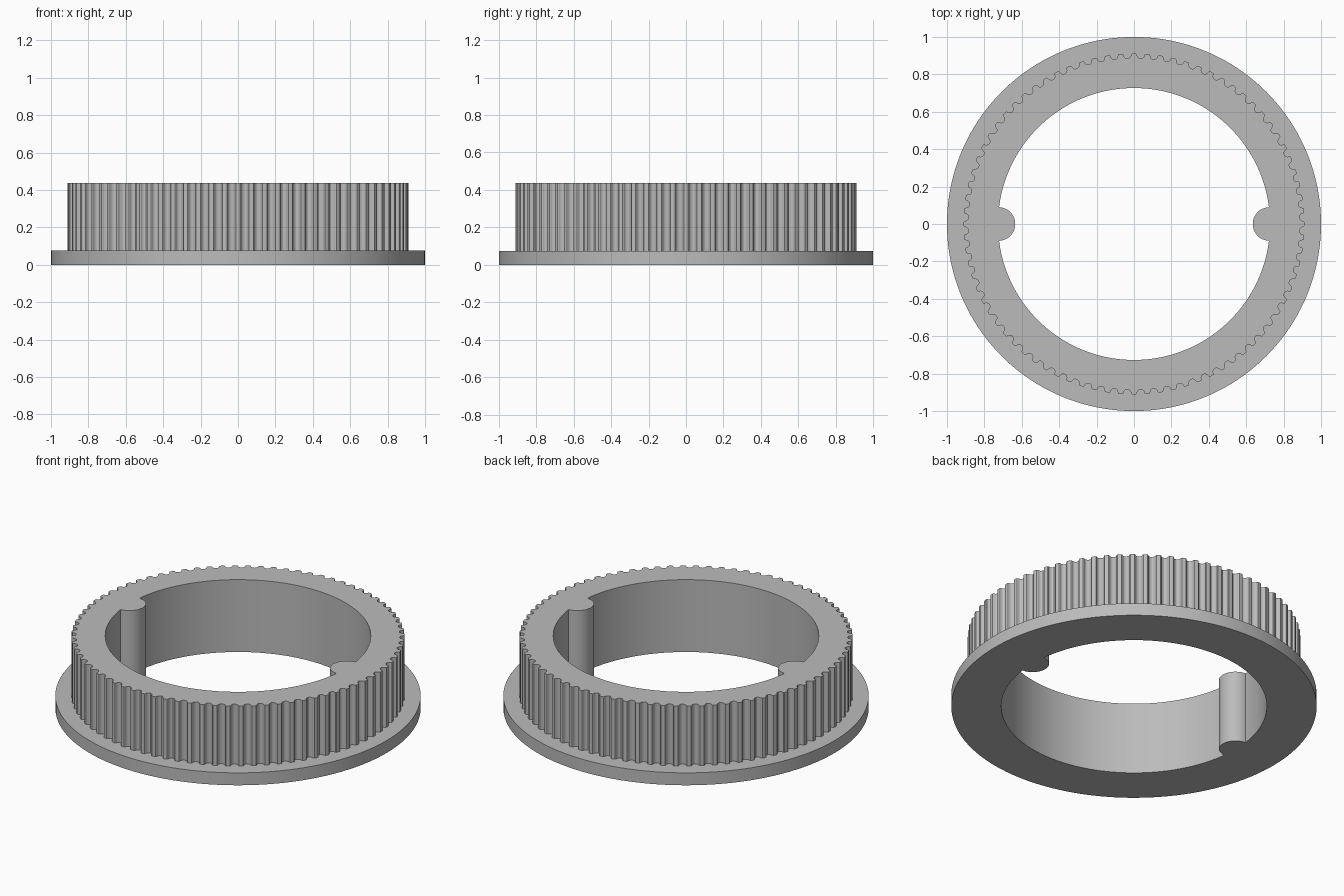
import bpy, bmesh
from math import sin, cos, pi, acos, asin, sqrt

TEETH = 80
R_TIP, R_BORE, R_FLANGE = 0.912, 0.727, 1.0
Z_FLANGE, Z_TOP = 0.075, 0.437
KEY_X, KEY_R = 0.725, 0.09
GROOVE_R, GROOVE_DEPTH = 0.02, 0.027

if "Cube" in bpy.data.objects:
    bpy.data.objects.remove(bpy.data.objects["Cube"])

mat = bpy.data.materials.new("plain grey")
mat.use_nodes = True
GREY = (0.5, 0.5, 0.5, 1)
mat.diffuse_color = GREY
mat.node_tree.nodes["Principled BSDF"].inputs["Base Color"].default_value = GREY


def polar(r, a):
    return (r * cos(a), r * sin(a))


def toothed_outline():
    """Round-bottomed belt grooves between round-shouldered lands."""
    pts = []
    pitch = 2 * pi / TEETH
    for i in range(TEETH):
        mid = (i + 0.5) * pitch
        # land centred on the whole pitch, with eased shoulders
        for t, drop in ((-0.22, 0.006), (-0.16, 0.001), (0, 0), (0.16, 0.001), (0.22, 0.006)):
            pts.append(polar(R_TIP - drop, i * pitch + t * pitch))
        # groove arc
        for k in range(7):
            u = pi * k / 6
            pts.append(polar(R_TIP - GROOVE_DEPTH + GROOVE_R * (1 - sin(u)),
                             mid - GROOVE_R * cos(u) / R_TIP))
    return pts


def bore_outline():
    """Bore circle interrupted by two round keys on the x axis."""
    # crossing of key circle and bore circle
    x = (R_BORE ** 2 + KEY_X ** 2 - KEY_R ** 2) / (2 * KEY_X)
    y = sqrt(R_BORE ** 2 - x * x)
    a = acos(x / R_BORE)
    b = pi - asin(min(1, y / KEY_R)) if x < KEY_X else asin(y / KEY_R)
    half = [polar(R_BORE, a + (pi - 2 * a) * k / 72) for k in range(72)]
    # left-hand key, seen from the bore
    for k in range(24):
        ang = (pi - b) + (2 * b - 2 * pi) * k / 24
        px, py = polar(KEY_R, ang)
        half.append((-KEY_X + px, py))
    return half + [(-px, -py) for px, py in half]


def extrude_ring(name, outer, inner, z0, z1):
    bm = bmesh.new()
    edges = []
    for loop in (outer, inner):
        vs = [bm.verts.new((x, y, z0)) for x, y in loop]
        edges += [bm.edges.new((v, vs[i - 1])) for i, v in enumerate(vs)]
    bmesh.ops.triangle_fill(bm, edges=edges, use_beauty=True)
    res = bmesh.ops.extrude_face_region(bm, geom=bm.faces[:], use_keep_orig=True)
    top = [g for g in res["geom"] if isinstance(g, bmesh.types.BMVert)]
    bmesh.ops.translate(bm, vec=(0, 0, z1 - z0), verts=top)
    bmesh.ops.recalc_face_normals(bm, faces=bm.faces[:])
    me = bpy.data.meshes.new(name)
    bm.to_mesh(me)
    bm.free()
    ob = bpy.data.objects.new(name, me)
    bpy.context.collection.objects.link(ob)
    me.materials.append(mat)
    bpy.ops.object.select_all(action="DESELECT")
    ob.select_set(True)
    bpy.context.view_layer.objects.active = ob
    bpy.ops.object.shade_smooth_by_angle(angle=pi / 6)
    return ob


bore = bore_outline()
flange = [polar(R_FLANGE, 2 * pi * k / 160) for k in range(160)]
extrude_ring("flange", flange, bore, 0, Z_FLANGE)
extrude_ring("toothed_ring", toothed_outline(), bore, Z_FLANGE, Z_TOP)
